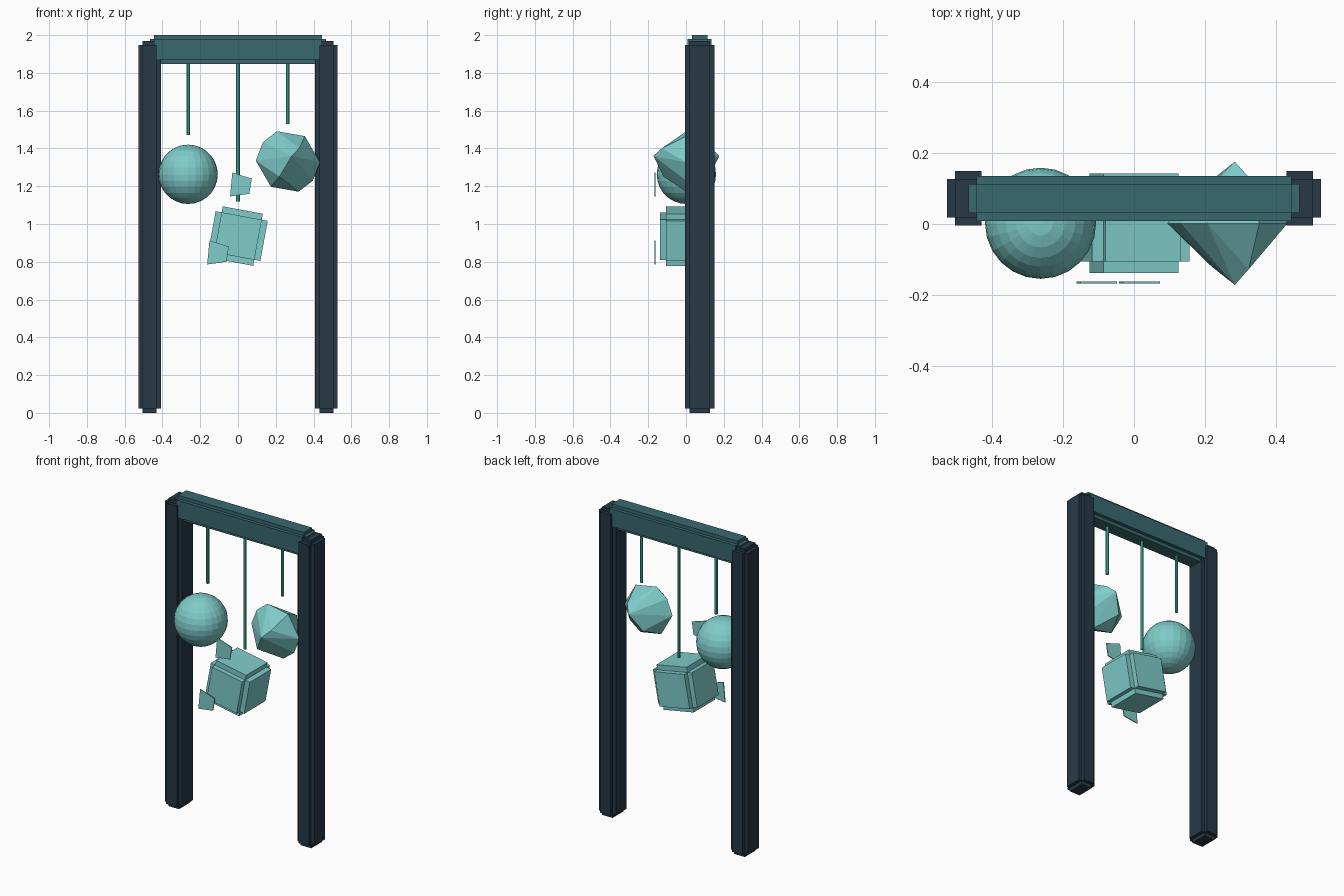
import bpy, bmesh, math
from mathutils import Matrix, Vector

if "Cube" in bpy.data.objects:
    bpy.data.objects.remove(bpy.data.objects["Cube"], do_unlink=True)


def srgb(r, g, b):
    """Convert 0-255 display values to a linear colour."""
    def lin(v):
        v /= 255
        return v / 12.92 if v <= 0.04045 else ((v + 0.055) / 1.055) ** 2.4
    return (lin(r), lin(g), lin(b), 1.0)


def make_material(name, color):
    m = bpy.data.materials.new(name)
    m.use_nodes = True
    m.diffuse_color = color
    bsdf = next(n for n in m.node_tree.nodes if n.type == 'BSDF_PRINCIPLED')
    bsdf.inputs["Base Color"].default_value = color
    return m


DARK = make_material("dark slate", srgb(38, 57, 70))
BEAM = make_material("deep teal", srgb(56, 104, 110))
CORD = make_material("bright teal", srgb(72, 190, 168))
PALE = make_material("pale aqua", srgb(126, 204, 202))


def finish(name, bm, mat):
    bmesh.ops.recalc_face_normals(bm, faces=bm.faces)
    mesh = bpy.data.meshes.new(name)
    bm.to_mesh(mesh)
    bm.free()
    mesh.materials.append(mat)
    obj = bpy.data.objects.new(name, mesh)
    bpy.context.collection.objects.link(obj)
    return obj


def stepped_box(name, center, half, inset, mat, tilt=0.0):
    """Box with notched edges: three slabs, each full length on one axis."""
    bm = bmesh.new()
    place = Matrix.Translation(center) @ Matrix.Rotation(tilt, 4, 'Y')
    for axis in range(3):
        size = [2 * (h if i == axis else h - inset) for i, h in enumerate(half)]
        bmesh.ops.create_cube(bm, size=1, matrix=place @ Matrix.Diagonal((*size, 1)))
    return finish(name, bm, mat)


# Frame: two posts and the cross beam
for side, sx in (("left", 1), ("right", -1)):
    stepped_box(side + "_post", (sx * 0.468, 0.073, 0.985),
                (0.06, 0.077, 0.985), 0.0225, DARK)
stepped_box("cross_beam", (0, 0.072, 1.923), (0.467, 0.063, 0.077), 0.0215, BEAM)

# Cords hanging from the beam
for name, x, low in (("right_cord", -0.264, 1.47), ("middle_cord", 0, 1.12),
                     ("left_cord", 0.264, 1.53)):
    bm = bmesh.new()
    top = 1.86
    bmesh.ops.create_cone(bm, cap_ends=True, segments=8, radius1=0.0095, radius2=0.0095,
                          depth=top - low,
                          matrix=Matrix.Translation((x, 0.072, (top + low) / 2)))
    finish(name, bm, CORD)

# Faceted ball
bm = bmesh.new()
bmesh.ops.create_uvsphere(bm, u_segments=24, v_segments=14, radius=0.157,
                          matrix=Matrix.Translation((-0.264, 0.002, 1.263)))
finish("ball", bm, PALE)

# Tilted cube
stepped_box("hanging_cube", (0, 0.002, 0.936), (0.14, 0.14, 0.14), 0.032, PALE,
            math.radians(10.5))

# Gem: an eight-sided girdle with pointed facets to front and back
girdle = [(-0.132, 0.102), (-0.057, 0.16), (0.09, 0.134), (0.17, -0.005)]
crown = [(0.021, 0.174, 0.03), (0.06, 0.13, 0.07), (-0.045, 0.122, -0.08)]
points = [(s * x, 0, s * z) for x, z in girdle for s in (1, -1)]
points += [(x, s * y, z) for x, y, z in crown for s in (1, -1)]
bm = bmesh.new()
for p in points:
    bm.verts.new(Vector(p) + Vector((0.264, 0.002, 1.331)))
hull = bmesh.ops.convex_hull(bm, input=bm.verts)
spare = [v for v in bm.verts if not v.link_faces]
bmesh.ops.delete(bm, geom=spare, context='VERTS')
finish("gem", bm, PALE)

# Thin four-sided chips floating in front of the cube
outline = [(-0.03, 1.273), (0.073, 1.24), (0.06, 1.16), (-0.042, 1.146)]
for name, dx, dz in (("upper_chip", 0, 0), ("lower_chip", -0.121, -0.36)):
    bm = bmesh.new()
    face = bm.faces.new([bm.verts.new((x + dx, -0.168, z + dz)) for x, z in outline])
    ext = bmesh.ops.extrude_face_region(bm, geom=[face])
    moved = [g for g in ext["geom"] if isinstance(g, bmesh.types.BMVert)]
    bmesh.ops.translate(bm, verts=moved, vec=(0, 0.006, 0))
    if face.is_valid and len(bm.faces) < 6:
        bm.faces.new([v for v in face.verts])
    finish(name, bm, PALE)
